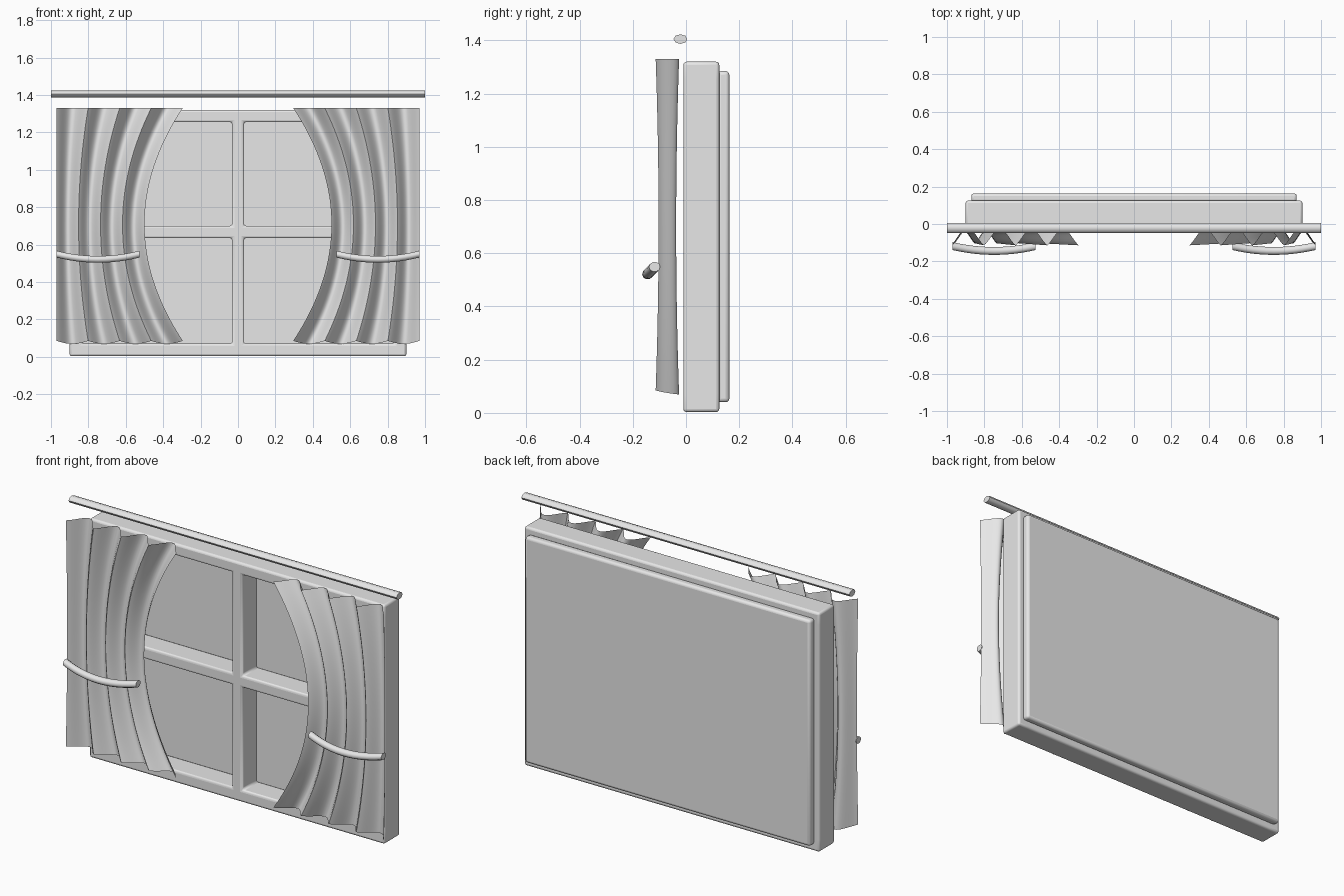
import bpy, bmesh, math
from mathutils import Vector

default = bpy.data.objects.get("Cube")
if default:
    bpy.data.objects.remove(default, do_unlink=True)

grey = bpy.data.materials.new("plain grey")
grey.use_nodes = True
grey.diffuse_color = (0.8, 0.8, 0.8, 1)
grey.node_tree.nodes["Principled BSDF"].inputs["Base Color"].default_value = (0.8, 0.8, 0.8, 1)


def add_object(name, bm, bevel=0):
    """Turn a bmesh into a named, smooth-shaded object."""
    bmesh.ops.recalc_face_normals(bm, faces=bm.faces)
    mesh = bpy.data.meshes.new(name)
    bm.to_mesh(mesh)
    bm.free()
    mesh.materials.append(grey)
    obj = bpy.data.objects.new(name, mesh)
    bpy.context.collection.objects.link(obj)
    if bevel:
        mod = obj.modifiers.new("rounded edges", 'BEVEL')
        mod.width = bevel
        mod.segments = 3
        mod.limit_method = 'ANGLE'
    bpy.ops.object.select_all(action='DESELECT')
    obj.select_set(True)
    bpy.context.view_layer.objects.active = obj
    bpy.ops.object.shade_smooth_by_angle(angle=math.radians(50))
    return obj


def slab(name, xs, zs, front, back, bevel, is_open):
    """Extruded grid of cells in the xz plane, leaving some cells open."""
    bm = bmesh.new()
    grid = [[bm.verts.new((x, front, z)) for z in zs] for x in xs]
    for i in range(len(xs) - 1):
        for j in range(len(zs) - 1):
            if not is_open(i, j):
                bm.faces.new((grid[i][j], grid[i + 1][j], grid[i + 1][j + 1], grid[i][j + 1]))
    result = bmesh.ops.extrude_face_region(bm, geom=bm.faces[:], use_keep_orig=True)
    moved = [v for v in result["geom"] if isinstance(v, bmesh.types.BMVert)]
    bmesh.ops.translate(bm, vec=(0, back - front, 0), verts=moved)
    return add_object(name, bm, bevel)


def tube(name, points, ry, rz, sides):
    """Capped tube of elliptical section that runs mostly along x."""
    bm = bmesh.new()
    rings = []
    for p in points:
        ring = []
        for k in range(sides):
            a = math.tau * k / sides
            ring.append(bm.verts.new(p + Vector((0, ry * math.cos(a), rz * math.sin(a)))))
        rings.append(ring)
    for a, b in zip(rings, rings[1:]):
        for k in range(sides):
            n = (k + 1) % sides
            bm.faces.new((a[k], a[n], b[n], b[k]))
    bm.faces.new(rings[0])
    bm.faces.new(rings[-1])
    return add_object(name, bm)


def curtain(name, side, folds=4, cols=64, rows=32):
    """Pleated sheet with a straight outer edge and a drawn-back inner edge."""
    bm = bmesh.new()
    grid = []
    for i in range(cols + 1):
        u = i / cols
        dip = abs(math.sin(math.pi * folds * u))
        # Pleats: pointed at the front, rounder at the back
        wave = 0.5 * math.cos(math.tau * folds * u) + 0.5 * (1 - 2 * dip)
        column = []
        for j in range(rows + 1):
            t = 2 * j / rows - 1
            pinch = 1 - t * t
            inner = 0.295 + 0.205 * pinch
            bottom = 0.085 - 0.016 * dip
            z = bottom + (1.33 - bottom) * j / rows
            depth = 0.044 - 0.011 * pinch
            column.append(bm.verts.new((side * (0.97 + (inner - 0.97) * u),
                                        -0.07 - depth * wave, z)))
        grid.append(column)
    for a, b in zip(grid, grid[1:]):
        for j in range(rows):
            bm.faces.new((a[j], b[j], b[j + 1], a[j + 1]))
    return add_object(name, bm)


# Window frame with four openings and crossing bars
slab("window_frame", (-0.9, -0.835, -0.032, 0.032, 0.835, 0.9),
     (0.003, 0.07, 0.635, 0.7, 1.255, 1.32), -0.01, 0.125, 0.012,
     lambda i, j: i % 2 == 1 and j % 2 == 1)

# Pane that closes the frame from behind
slab("window_pane", (-0.87, 0.87), (0.04, 1.285), 0.118, 0.163, 0.014,
     lambda i, j: False)

# Curtain rod
tube("curtain_rod", [Vector((-1, -0.021, 1.405)), Vector((1, -0.021, 1.405))], 0.026, 0.018, 8)

# Curtains and their sagging tiebacks
for label, side in (("left", 1), ("right", -1)):
    curtain(label + "_curtain", side)
    path = []
    for k in range(13):
        t = k / 6 - 1
        sag = 1 - t * t
        path.append(Vector((side * (0.748 + 0.222 * t), -0.118 - 0.026 * sag, 0.549 - 0.028 * sag)))
    tube(label + "_tieback", path, 0.021, 0.019, 10)
